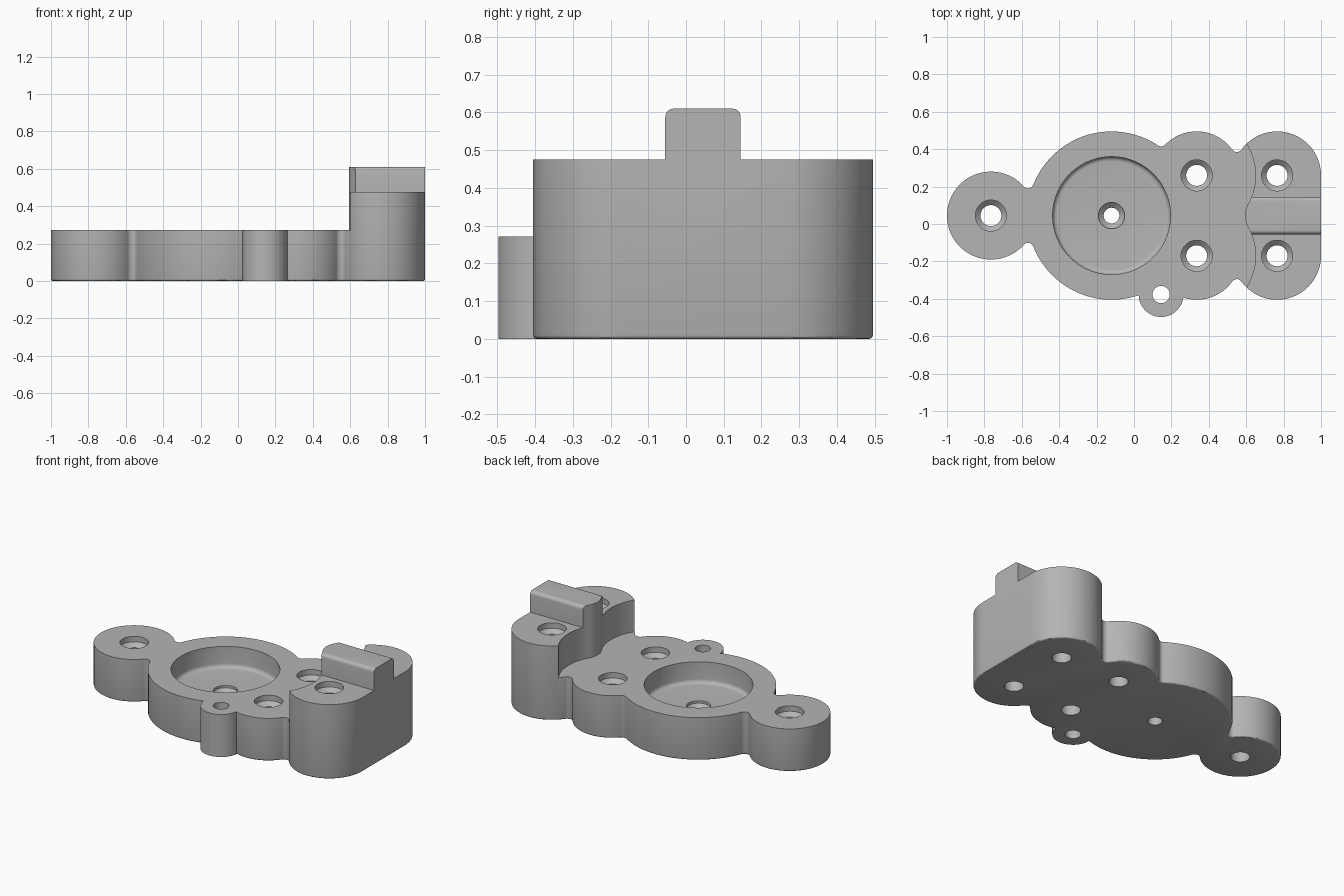
import bpy, bmesh, math
from mathutils import Vector

cube = bpy.data.objects.get("Cube")
if cube:
    bpy.data.objects.remove(cube, do_unlink=True)

grey = bpy.data.materials.new("plain grey")
grey.use_nodes = True
COLOUR = (0.46, 0.46, 0.46, 1)
grey.diffuse_color = COLOUR
grey.node_tree.nodes["Principled BSDF"].inputs["Base Color"].default_value = COLOUR

MID_Y = 0.045       # symmetry line of the plate
DECK, BLOCK, RAIL = 0.272, 0.475, 0.61
TURN = 2 * math.pi


def make(name, bm):
    bmesh.ops.recalc_face_normals(bm, faces=bm.faces)
    mesh = bpy.data.meshes.new(name)
    bm.to_mesh(mesh)
    bm.free()
    mesh.materials.append(grey)
    obj = bpy.data.objects.new(name, mesh)
    bpy.context.collection.objects.link(obj)
    return obj


def combine(target, tool, operation):
    mod = target.modifiers.new(operation, 'BOOLEAN')
    mod.operation, mod.object, mod.solver = operation, tool, 'EXACT'
    bpy.context.view_layer.objects.active = target
    bpy.ops.object.modifier_apply(modifier=mod.name)
    bpy.data.objects.remove(tool, do_unlink=True)


def arc(centre, radius, start, sweep):
    n = max(2, math.ceil(abs(sweep) / TURN * 80))
    return [centre + radius * Vector((math.cos(start + sweep * i / n),
                                      math.sin(start + sweep * i / n)))
            for i in range(n + 1)]


def angle(v):
    return math.atan2(v.y, v.x)


def outline(lobes):
    """Counter-clockwise loop round lobes (x, y, radius, fillet to the next lobe)."""
    joints = []
    for a, b in zip(lobes, lobes[1:] + lobes[:1]):
        ca, cb, f = Vector(a[:2]), Vector(b[:2]), a[3]
        d = cb - ca
        along = d.normalized()
        right = Vector((along.y, -along.x))
        if f == 0:                      # straight tangent
            joints.append((angle(right), angle(right), []))
            continue
        ra, rb = a[2] + f, b[2] + f
        t = (ra ** 2 - rb ** 2 + d.length_squared) / (2 * d.length)
        c = ca + along * t + right * math.sqrt(ra ** 2 - t ** 2)
        s, e = angle(ca - c), angle(cb - c)
        joints.append((angle(c - ca), angle(c - cb), arc(c, f, s, -((s - e) % TURN))))
    points = []
    for i, (x, y, r, f) in enumerate(lobes):
        start, (end, _, fillet) = joints[i - 1][1], joints[i]
        points += arc(Vector((x, y)), r, start, (end - start) % TURN)
        points += fillet[1:-1]
    clean = [p for i, p in enumerate(points) if (p - points[i - 1]).length > 1e-4]
    return clean


def extrude(name, points, z0, z1, bottom_round=0):
    bm = bmesh.new()
    base = bm.faces.new([bm.verts.new((p.x, p.y, z0)) for p in points])
    top = bmesh.ops.extrude_face_region(bm, geom=[base], use_keep_orig=True)["geom"]
    bmesh.ops.translate(bm, vec=(0, 0, z1 - z0),
                        verts=[v for v in top if isinstance(v, bmesh.types.BMVert)])
    bmesh.ops.recalc_face_normals(bm, faces=bm.faces)
    if bottom_round:
        rim = [e for e in bm.edges if all(abs(v.co.z - z0) < 1e-6 for v in e.verts)]
        bmesh.ops.bevel(bm, geom=rim, offset=bottom_round, segments=3,
                        profile=0.5, affect='EDGES')
    return make(name, bm)


def lathe(name, x, y, profile, n=64):
    """Closed turned solid from (radius, z) points."""
    bm = bmesh.new()
    rings = [[bm.verts.new((x + r * math.cos(TURN * i / n), y + r * math.sin(TURN * i / n), z))
              for i in range(n)] for r, z in profile]
    for low, high in zip(rings, rings[1:]):
        for i in range(n):
            j = (i + 1) % n
            bm.faces.new((low[i], low[j], high[j], high[i]))
    bm.faces.new(rings[0])
    bm.faces.new(rings[-1])
    return make(name, bm)


# Lobed plate, raised to the block height
LOBE, SIDE, FIL = 0.235, 0.215, 0.03
lo, hi = MID_Y - SIDE, MID_Y + SIDE
disc = (-0.12, MID_Y, 0.45, FIL)
plate = extrude("bracket_body", outline([
    (-0.765, MID_Y, LOBE, FIL), disc,
    (0.335, lo, LOBE, FIL), (0.765, lo, LOBE, 0),
    (0.765, hi, LOBE, FIL), (0.335, hi, LOBE, FIL), disc]), 0, BLOCK, 0.01)

# Small side ear
combine(plate, lathe("side_ear", 0.145, -0.377, [(0.12, 0), (0.12, 0.4)]), 'UNION')

# Rail with rounded top edges
bm = bmesh.new()
bmesh.ops.create_cube(bm, size=1)
for v in bm.verts:
    v.co = (0.75 + v.co.x * 0.5, MID_Y + v.co.y * 0.2, 0.4 + (v.co.z + 0.5) * (RAIL - 0.4))
edges = [e for e in bm.edges if all(v.co.z > 0.6 for v in e.verts)
         and abs(e.verts[0].co.y - e.verts[1].co.y) < 1e-5]
bmesh.ops.bevel(bm, geom=edges, offset=0.022, segments=6, profile=0.5, affect='EDGES')
combine(plate, make("rail", bm), 'UNION')

# Lower the deck beside the block, leaving its scalloped face
combine(plate, extrude("deck_cutter", outline([
    (0.335, lo, 0.315, 0.12), (0.335, hi, 0.315, 0),
    (-0.9, hi + 0.2, 0.315, 0), (-0.9, lo - 0.2, 0.315, 0)]), DECK, 0.8), 'DIFFERENCE')

# Round pocket with a filleted floor
FLOOR, R, F = DECK - 0.135, 0.315, 0.025
curve = [(R - F + F * math.sin(a), FLOOR + F - F * math.cos(a))
         for a in (math.pi / 2 * i / 6 for i in range(7))]
combine(plate, lathe("pocket_cutter", -0.12, MID_Y, curve + [(R, 0.4)], 96), 'DIFFERENCE')


# Stepped screw holes
def screw_hole(x, y, top, head, bore, wall):
    seat = top - wall
    combine(plate, lathe("hole_cutter", x, y, [
        (bore, -0.1), (bore, seat - 0.025), (head, seat), (head, top + 0.05)]), 'DIFFERENCE')


for x, top in ((0.335, DECK), (0.765, BLOCK)):
    for y in (lo, hi):
        screw_hole(x, y, top, 0.083, 0.056, 0.035)
screw_hole(-0.765, MID_Y, DECK, 0.083, 0.056, 0.035)
screw_hole(-0.12, MID_Y, FLOOR, 0.07, 0.042, 0.015)
combine(plate, lathe("ear_hole_cutter", 0.145, -0.377, [(0.046, -0.1), (0.046, 0.4)]),
        'DIFFERENCE')

# Smooth the curved walls, keep the rims sharp
bpy.ops.object.select_all(action='DESELECT')
plate.select_set(True)
bpy.context.view_layer.objects.active = plate
bpy.ops.object.shade_smooth_by_angle(angle=math.radians(30))
